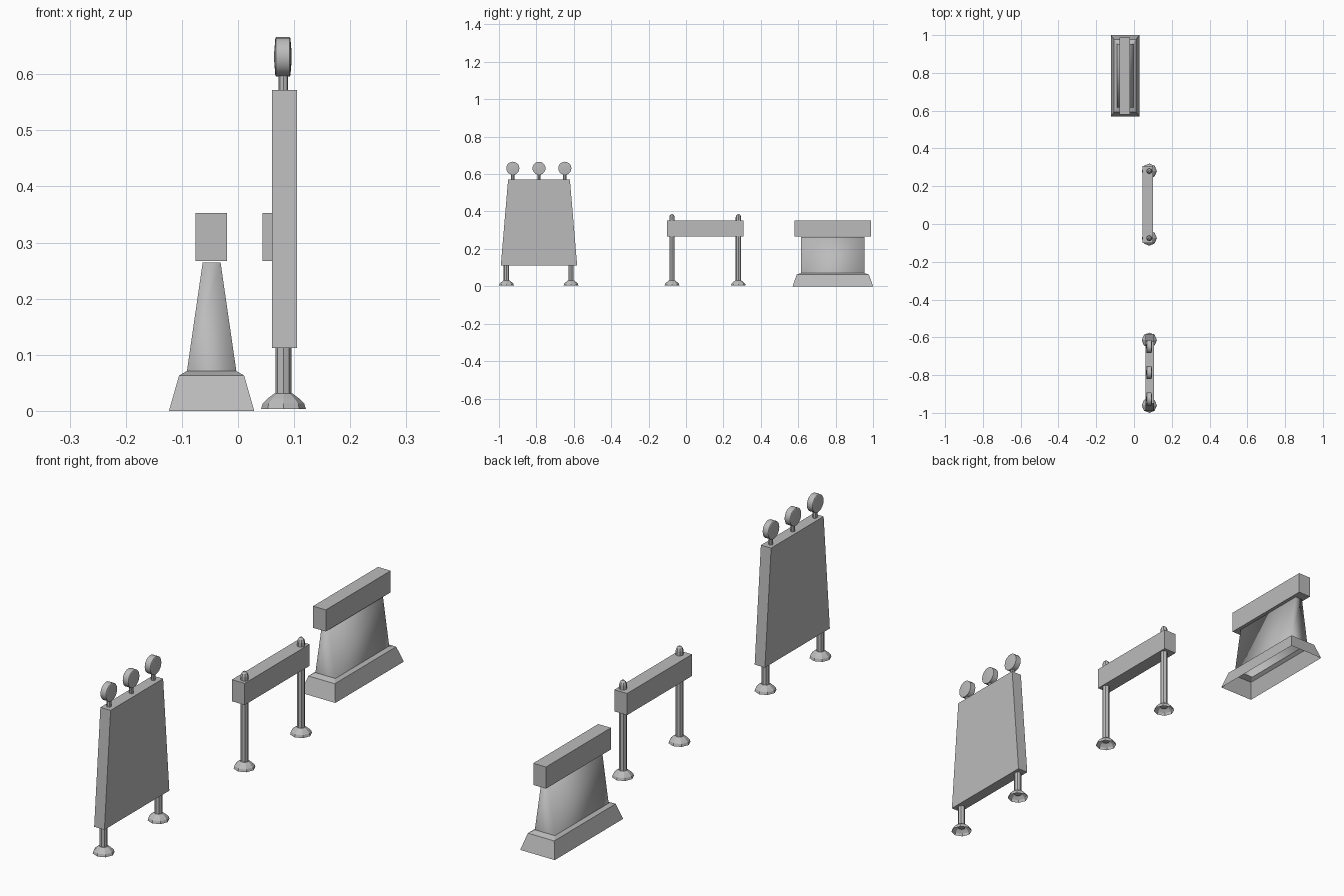
import bpy, bmesh, math

cube = bpy.data.objects.get("Cube")
if cube:
    bpy.data.objects.remove(cube, do_unlink=True)

grey = bpy.data.materials.new("plain_grey")
grey.use_nodes = True
COLOUR = (0.5, 0.5, 0.5, 1)
grey.diffuse_color = COLOUR
for node in grey.node_tree.nodes:
    if node.type == 'BSDF_PRINCIPLED':
        node.inputs["Base Color"].default_value = COLOUR


def finish(name, bm):
    bmesh.ops.recalc_face_normals(bm, faces=bm.faces[:])
    mesh = bpy.data.meshes.new(name)
    bm.to_mesh(mesh)
    bm.free()
    mesh.materials.append(grey)
    obj = bpy.data.objects.new(name, mesh)
    bpy.context.scene.collection.objects.link(obj)
    return obj


def loft(name, rings, cap_start=True, cap_end=True, smooth_from=None):
    """Skin a stack of equally long point rings."""
    bm = bmesh.new()
    loops = [[bm.verts.new(p) for p in ring] for ring in rings]
    n = len(loops[0])
    for i, (a, b) in enumerate(zip(loops, loops[1:])):
        for k in range(n):
            f = bm.faces.new((a[k], a[(k + 1) % n], b[(k + 1) % n], b[k]))
            f.smooth = smooth_from is not None and i >= smooth_from
    if cap_start:
        bm.faces.new(loops[0][::-1])
    if cap_end:
        f = bm.faces.new(loops[-1])
        f.smooth = smooth_from is not None
    return finish(name, bm)


def rect(cx, cy, hx, hy, z):
    return [(cx + sx * hx, cy + sy * hy, z)
            for sx, sy in ((-1, -1), (1, -1), (1, 1), (-1, 1))]


def box(name, cx, cy, hx, hy, z0, z1):
    return loft(name, [rect(cx, cy, hx, hy, z0), rect(cx, cy, hx, hy, z1)])


def lathe(name, x, y, profile, sides=8, open_bottom=False):
    """Turn (radius, height) pairs about a vertical axis."""
    rings = [[(x + r * math.cos(math.tau * k / sides),
               y + r * math.sin(math.tau * k / sides), z)
              for k in range(sides)] for r, z in profile]
    return loft(name, rings, cap_start=not open_bottom)


def lamp_disc(name, x, y, z):
    """Round lamp facing both ways along x, with slightly domed lenses."""
    profile = [(-0.0155, 0.008), (-0.0135, 0.033), (-0.012, 0.035),
               (0.012, 0.035), (0.0135, 0.033), (0.0155, 0.008)]
    n = 20
    rings = [[(x + dx, y + r * math.cos(math.tau * k / n),
               z + r * math.sin(math.tau * k / n)) for k in range(n)]
             for dx, r in profile]
    obj = loft(name, rings)
    bpy.ops.object.select_all(action='DESELECT')
    obj.select_set(True)
    bpy.context.view_layer.objects.active = obj
    bpy.ops.object.shade_smooth_by_angle(angle=math.radians(30))


POST_X = 0.081
POST_R = 0.0145
FOOT = [(0.040, 0.003), (0.037, 0.013), (0.028, 0.022), (0.016, 0.031)]


def foot_and_post(prefix, y, post_profile):
    lathe(prefix + "_foot", POST_X, y, FOOT, open_bottom=True)
    lathe(prefix + "_post", POST_X, y, [(POST_R, 0.02)] + post_profile)


# Tall panel barricade: legs, tapered panel and three lamps
PANEL_Y = -0.786
for side, y in (("front", -0.96), ("back", -0.615)):
    foot_and_post("panel_" + side, y, [(POST_R, 0.115)])
loft("tapered_panel", [rect(0.083, PANEL_Y, 0.0225, 0.204, 0.112),
                       rect(0.083, PANEL_Y, 0.0225, 0.165, 0.572)])
for side, offset in (("front", -0.14), ("middle", 0), ("back", 0.138)):
    lathe(side + "_lamp_stalk", POST_X, PANEL_Y + offset,
          [(0.0085, 0.57), (0.0085, 0.605)])
    lamp_disc(side + "_lamp", 0.080, PANEL_Y + offset, 0.631)

# Beam barricade: two round-topped posts through one beam
for side, y in (("front", -0.075), ("back", 0.28)):
    foot_and_post("beam_" + side, y,
                  [(POST_R, 0.37), (0.011, 0.38), (0.005, 0.386)])
box("post_beam", 0.072, 0.103, 0.028, 0.204, 0.267, 0.353)

# Solid barrier: hollow flared base, smooth tapered body and top beam
BX, BY = -0.047, 0.785
loft("barrier_body", [rect(BX, BY, 0.076, 0.215, 0),
                      rect(BX, BY, 0.058, 0.193, 0.063),
                      rect(BX, BY, 0.044, 0.169, 0.071),
                      rect(BX, BY, 0.016, 0.169, 0.264)],
     cap_start=False, smooth_from=2)
box("barrier_beam", -0.048, 0.784, 0.028, 0.204, 0.267, 0.353)
